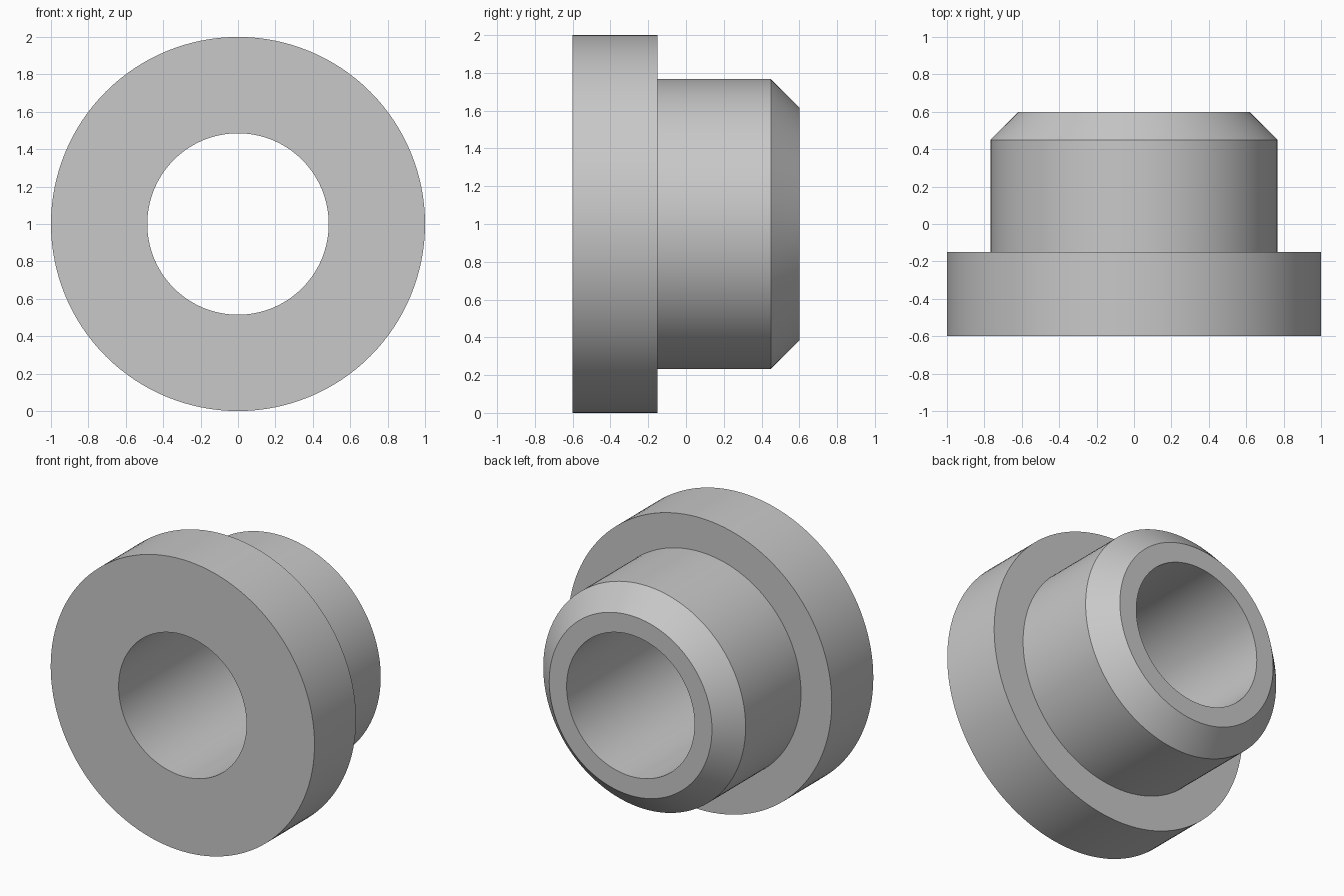
import bpy
import bmesh
from math import cos, sin, tau

SEGMENTS = 128
CENTRE_Z = 1.0

cube = bpy.data.objects.get("Cube")
if cube:
    bpy.data.objects.remove(cube, do_unlink=True)

# Plain grey finish
grey = bpy.data.materials.new("light_grey")
grey.use_nodes = True
colour = (0.58, 0.58, 0.58, 1)
grey.diffuse_color = colour
grey.node_tree.nodes["Principled BSDF"].inputs["Base Color"].default_value = colour


def lathe(name, profile):
    """Revolve a closed (radius, y) profile about the bore axis."""
    bm = bmesh.new()
    rings = [[bm.verts.new((r * cos(tau * i / SEGMENTS), y, r * sin(tau * i / SEGMENTS)))
              for i in range(SEGMENTS)] for r, y in profile]
    for k, ring in enumerate(rings):
        nxt = rings[(k + 1) % len(rings)]
        for i in range(SEGMENTS):
            j = (i + 1) % SEGMENTS
            bm.faces.new((ring[i], ring[j], nxt[j], nxt[i]))
    bmesh.ops.recalc_face_normals(bm, faces=bm.faces)
    mesh = bpy.data.meshes.new(name)
    bm.to_mesh(mesh)
    bm.free()
    mesh.materials.append(grey)
    obj = bpy.data.objects.new(name, mesh)
    obj.location.z = CENTRE_Z
    bpy.context.collection.objects.link(obj)
    bpy.ops.object.select_all(action="DESELECT")
    obj.select_set(True)
    bpy.context.view_layer.objects.active = obj
    bpy.ops.object.shade_smooth_by_angle(angle=0.5)
    return obj


# Flange, shoulder, sleeve, chamfered nose and through bore in one turned solid
bore, flange, sleeve, nose = 0.485, 1.0, 0.767, 0.617
front, shoulder, chamfer, back = -0.6, -0.15, 0.45, 0.6
lathe("flanged_bushing", [
    (bore, front), (flange, front), (flange, shoulder), (sleeve, shoulder),
    (sleeve, chamfer), (nose, back), (bore, back),
])
